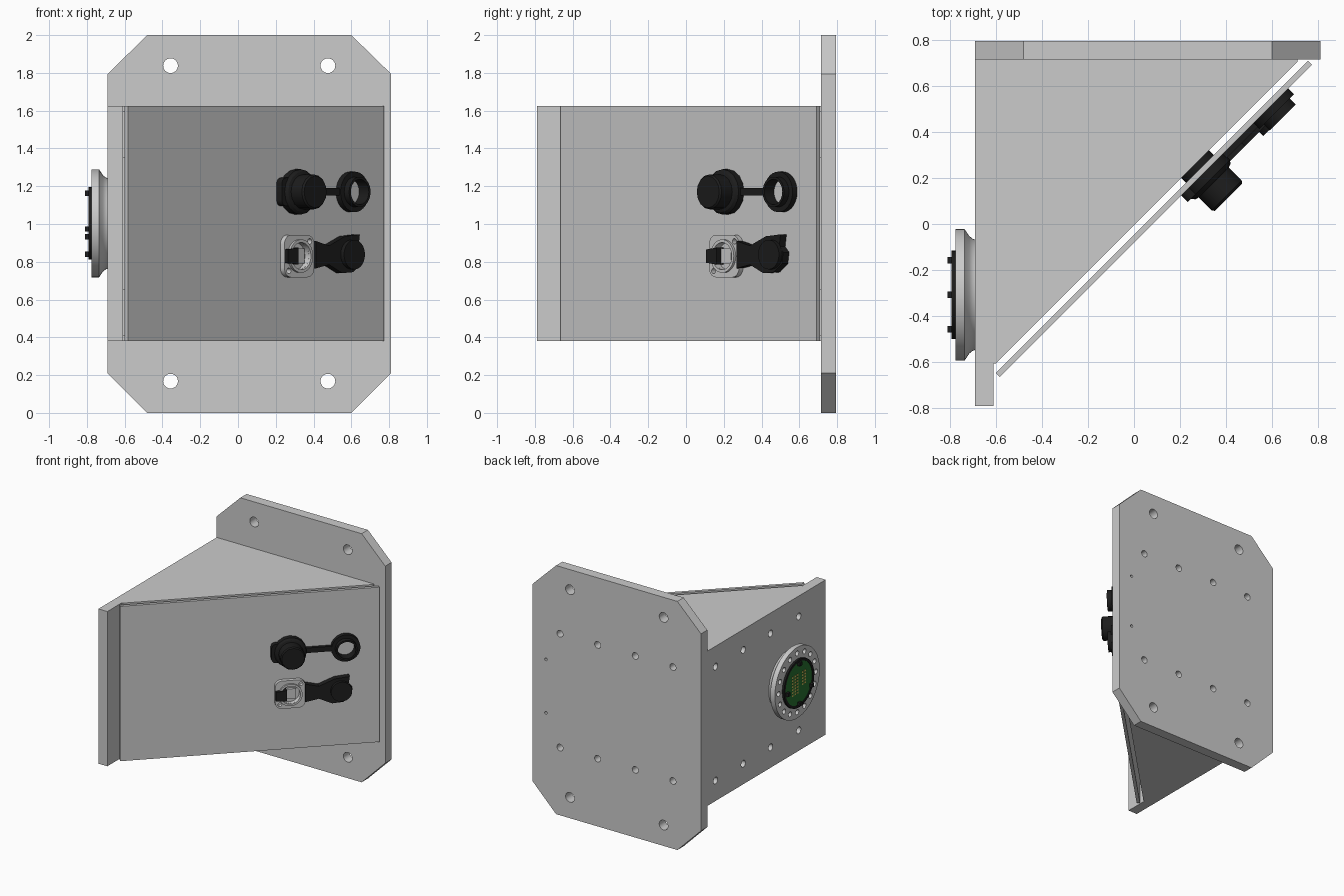
import bpy, bmesh, math
from mathutils import Matrix, Vector

if "Cube" in bpy.data.objects:
    bpy.data.objects.remove(bpy.data.objects["Cube"])

S = math.sqrt(0.5)
ZC = 1.0025                      # mid height of the box


def frame(x, y, z, o):
    m = Matrix((x, y, z)).transposed().to_4x4()
    m.translation = Vector(o)
    return m


# Working planes: local z points out of each face
BACK = frame((1, 0, 0), (0, 0, 1), (0, -1, 0), (0, 0.795, 0))
SIDE = frame((0, -1, 0), (0, 0, 1), (-1, 0, 0), (-0.69, 0, 0))
COVER = frame((S, S, 0), (0, 0, 1), (S, -S, 0), (0.0405, -0.0405, 0))
FLOOR = Matrix.Identity(4)


def material(name, col):
    m = bpy.data.materials.new(name)
    m.diffuse_color = (*col, 1)
    m.use_nodes = True
    m.node_tree.nodes["Principled BSDF"].inputs["Base Color"].default_value = m.diffuse_color
    return m


BLACK = material("black_plastic", (0.012, 0.012, 0.012))
GREEN = material("board_green", (0.02, 0.16, 0.03))
GOLD = material("pad_gold", (0.6, 0.5, 0.1))
SILVER = material("pale_metal", (0.62, 0.62, 0.62))


def finish(name, bm, m, mat):
    bmesh.ops.remove_doubles(bm, verts=bm.verts, dist=1e-5)
    bmesh.ops.recalc_face_normals(bm, faces=bm.faces)
    bm.transform(m)
    me = bpy.data.meshes.new(name)
    bm.to_mesh(me)
    bm.free()
    ob = bpy.data.objects.new(name, me)
    bpy.context.collection.objects.link(ob)
    if mat:
        me.materials.append(mat)
    return ob


def add_prism(bm, pts, z0, z1):
    lo = [bm.verts.new((x, y, z0)) for x, y in pts]
    hi = [bm.verts.new((x, y, z1)) for x, y in pts]
    bm.faces.new(lo[::-1])
    bm.faces.new(hi)
    n = len(pts)
    for i in range(n):
        j = (i + 1) % n
        bm.faces.new((lo[i], lo[j], hi[j], hi[i]))


def prism(name, pts, z0, z1, m=FLOOR, mat=None):
    bm = bmesh.new()
    add_prism(bm, pts, z0, z1)
    return finish(name, bm, m, mat)


def rect(x0, x1, y0, y1):
    return [(x0, y0), (x1, y0), (x1, y1), (x0, y1)]


def circle(x, y, r, n=24):
    return [(x + r * math.cos(2 * math.pi * i / n), y + r * math.sin(2 * math.pi * i / n)) for i in range(n)]


def rounded(x, y, hx, hy, r, n=6):
    pts = []
    for k, (sx, sy) in enumerate(((1, 1), (-1, 1), (-1, -1), (1, -1))):
        for i in range(n + 1):
            a = math.pi / 2 * (k + i / n)
            pts.append((x + sx * (hx - r) + r * math.cos(a), y + sy * (hy - r) + r * math.sin(a)))
    return pts


def lathe(name, profile, x, y, m, mat=None, seg=48, closed=False):
    bm = bmesh.new()
    rings = [[bm.verts.new((x + px, y + py, z)) for px, py in circle(0, 0, max(r, 1e-7), seg)] for r, z in profile]
    pairs = list(zip(rings, rings[1:])) + ([(rings[-1], rings[0])] if closed else [])
    for a, b in pairs:
        for i in range(seg):
            j = (i + 1) % seg
            bm.faces.new((a[i], a[j], b[j], b[i]))
    # collapse rings on the axis before cleaning up
    return finish(name, bm, m, mat)


def disc(name, x, y, r, z0, z1, m, mat=None):
    return prism(name, circle(x, y, r, 40), z0, z1, m, mat)


def ring(name, x, y, r0, r1, z0, z1, m, mat=None):
    return lathe(name, [(r0, z0), (r1, z0), (r1, z1), (r0, z1)], x, y, m, mat, closed=True)


def drill(ob, holes, z0, z1, m):
    bm = bmesh.new()
    for x, y, r in holes:
        add_prism(bm, circle(x, y, r), z0, z1)
    cut = finish("hole_cutter", bm, m, None)
    cut.hide_render = True
    mod = ob.modifiers.new("holes", 'BOOLEAN')
    mod.operation, mod.solver, mod.object = 'DIFFERENCE', 'EXACT', cut
    bpy.context.view_layer.objects.active = ob
    bpy.ops.object.modifier_apply(modifier=mod.name)
    bpy.data.objects.remove(cut)


# Back plate with clipped corners and bolt holes
back_bolts = [(x, ZC + s * 0.458, 0.027) for x in (0.565, 0.23, -0.105, -0.44) for s in (1, -1)]
corner_bolts = [(x, z, 0.039) for x in (-0.357, 0.476) for z in (0.168, 1.838)]
pins = [(0.69, z, 0.011) for z in (0.79, 1.22)]
plate = prism("back_plate", [(-0.48, 0), (0.6, 0), (0.81, 0.21), (0.81, 1.795), (0.6, 2), (-0.48, 2),
                             (-0.69, 1.795), (-0.69, 0.21)], 0, 0.08, BACK)
drill(plate, back_bolts + corner_bolts + pins, -0.02, 0.1, BACK)

# Side plate (local x is -y)
side_bolts = [(x, ZC + s * 0.458, 0.027) for x in (-0.61, -0.257, 0.09, 0.448) for s in (1, -1)]
side = prism("side_plate", rect(-0.715, 0.79, 0.38, 1.625), -0.08, 0, SIDE)
drill(side, side_bolts, -0.1, 0.02, SIDE)

# Folded triangular sheets, top and bottom, with bolted flanges
tri = [(-0.61, 0.715), (-0.61, -0.605), (-0.6, -0.605), (0.71, 0.705), (0.71, 0.715)]
for label, s in (("top", 1), ("bottom", -1)):
    z = sorted((ZC + s * 0.5925, ZC + s * 0.6225))
    prism(label + "_sheet", tri, *z)
    f = sorted((ZC + s * 0.35, ZC + s * 0.5925))
    a = prism(label + "_side_flange", rect(-0.61, -0.58, -0.55, 0.68), *f)
    b = prism(label + "_back_flange", rect(-0.57, 0.64, 0.685, 0.715), *f)
    drill(a, side_bolts, -0.15, 0, SIDE)
    drill(b, back_bolts, 0, 0.15, BACK)

# Sloping cover panel
prism("cover_panel", rect(-0.8825, 1.036, 0.38, 1.625), -0.025, 0, COVER)

# Round flange on the side plate
cx, cz = 0.3075, 1.003
hub = lathe("round_flange", [(0, 0), (0.24, 0), (0.243, 0.01), (0.255, 0.025), (0.285, 0.045), (0.285, 0.085), (0, 0.085)],
            cx, cz, SIDE, seg=64)
drill(hub, [(cx + 0.237 * math.cos(math.pi * i / 8), cz + 0.237 * math.sin(math.pi * i / 8), 0.02) for i in range(16)],
      0.05, 0.1, SIDE)
ring("board_ring", cx, cz, 0.172, 0.192, 0.085, 0.102, SIDE, BLACK)
disc("circuit_board", cx, cz, 0.172, 0.085, 0.097, SIDE, GREEN)
for i, (x, z) in enumerate(((0, 0.16), (-0.15, -0.03), (0.15, -0.07), (0, -0.163))):
    prism(f"board_chip_{i}", rect(cx + x - 0.014, cx + x + 0.014, cz + z - 0.014, cz + z + 0.014), 0.095, 0.12, SIDE, BLACK)

# Gold pads on the board
bm = bmesh.new()
for cols, rows in (((-0.075, -0.045, -0.015), range(-3, 4)), ((0.05, 0.08), range(-1, 4))):
    for x in cols:
        for r in rows:
            px, pz = cx + x, cz + r * 0.024
            add_prism(bm, rect(px - 0.009, px + 0.009, pz - 0.007, pz + 0.007), 0.096, 0.099)
finish("board_pads", bm, SIDE, GOLD)

# Upper connector: flange, body, rear stub
U, ZU, ZL = 0.372, 1.17, 0.83
lathe("upper_connector", [(0, 0), (0.12, 0), (0.12, 0.04), (0.108, 0.055), (0.092, 0.06), (0.092, 0.14), (0.084, 0.15), (0, 0.15)],
      U, ZU, COVER, BLACK, seg=16)
prism("upper_connector_tab", rounded(U - 0.08, ZU, 0.06, 0.075, 0.03), 0, 0.04, COVER, BLACK)
disc("upper_connector_rear", U, ZU, 0.085, -0.15, -0.025, COVER, BLACK)

# Tether strap and open cap ring
prism("cap_tether", rect(U + 0.1, 0.7, ZU - 0.02, ZU + 0.02), 0, 0.025, COVER, BLACK)
ring("cap_ring", 0.783, ZU, 0.067, 0.107, 0, 0.035, COVER, BLACK)
ring("cap_collar", 0.783, ZU, 0.067, 0.08, 0.035, 0.072, COVER, BLACK)

# Lower connector: pale socket with a dark latch
flange = prism("lower_connector_flange", rounded(U, ZL, 0.112, 0.112, 0.05), 0, 0.03, COVER, SILVER)
drill(flange, [(U, ZL, 0.072), (U + 0.078, ZL + 0.078, 0.015), (U - 0.078, ZL - 0.078, 0.015)], -0.01, 0.05, COVER)
ring("socket_collar", U, ZL, 0.072, 0.088, 0.03, 0.045, COVER, SILVER)
prism("socket_insert", rect(U - 0.035, U + 0.045, ZL - 0.04, ZL + 0.04), 0, 0.022, COVER, SILVER)
prism("socket_latch", [(U - 0.11, ZL - 0.035), (U - 0.03, ZL - 0.045), (U - 0.03, ZL + 0.045), (U - 0.11, ZL + 0.035)],
      0.005, 0.055, COVER, BLACK)
disc("lower_connector_rear", U, ZL, 0.085, -0.15, -0.025, COVER, BLACK)

# Flexible flap with its plug cap
prism("socket_flap", [(0.48, 0.765), (0.58, 0.785), (0.68, 0.74), (0.76, 0.745), (0.82, 0.79), (0.83, 0.85),
                      (0.8, 0.88), (0.81, 0.945), (0.7, 0.935), (0.58, 0.885), (0.48, 0.91)], 0, 0.045, COVER, BLACK)
disc("socket_flap_plug", 0.745, 0.838, 0.078, 0.045, 0.07, COVER, BLACK)

# Smooth the round parts, keep edges sharp
bpy.ops.object.select_all(action='SELECT')
bpy.context.view_layer.objects.active = plate
bpy.ops.object.shade_smooth_by_angle(angle=math.radians(30))
